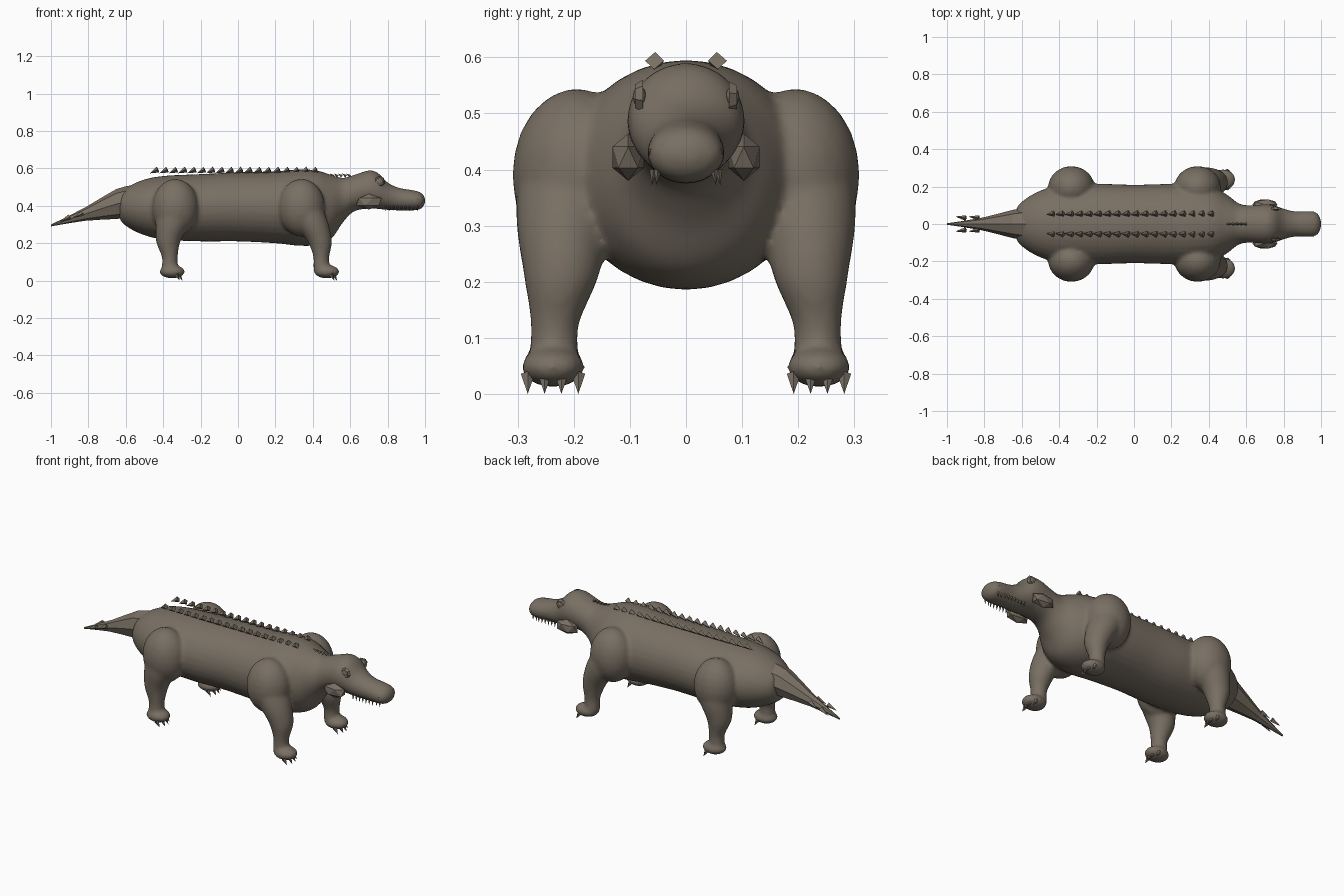
import bpy, bmesh, math
from mathutils import Vector, Matrix

default = bpy.data.objects.get("Cube")
if default:
    bpy.data.objects.remove(default, do_unlink=True)

hide = bpy.data.materials.new("brown grey hide")
hide.use_nodes = True
colour = (0.19, 0.16, 0.125, 1)
hide.diffuse_color = colour
hide.node_tree.nodes["Principled BSDF"].inputs["Base Color"].default_value = colour


def finish(name, bm, smooth=False):
    bmesh.ops.recalc_face_normals(bm, faces=bm.faces)
    mesh = bpy.data.meshes.new(name)
    bm.to_mesh(mesh)
    bm.free()
    for poly in mesh.polygons:
        poly.use_smooth = smooth
    mesh.materials.append(hide)
    obj = bpy.data.objects.new(name, mesh)
    bpy.context.collection.objects.link(obj)
    return obj


def spline(rows, steps):
    """Catmull-Rom interpolation between rows of numbers."""
    pts = [Vector(r) for r in rows]
    out = []
    for i in range(len(pts) - 1):
        a, b, c, d = pts[max(i - 1, 0)], pts[i], pts[i + 1], pts[min(i + 2, len(pts) - 1)]
        for k in range(steps):
            t = k / steps
            out.append(b + (c - a) * t / 2 + (a * 2 - b * 5 + c * 4 - d) * t * t / 2
                       + (b * 3 - a - c * 3 + d) * t ** 3 / 2)
    return out + [pts[-1]]


def loft(bm, rings):
    """Skin closed rings of points and cap both ends."""
    loops = [[bm.verts.new(p) for p in ring] for ring in rings]
    n = len(loops[0])
    for low, high in zip(loops, loops[1:]):
        for i in range(n):
            j = (i + 1) % n
            bm.faces.new((low[i], low[j], high[j], high[i]))
    bm.faces.new(loops[0][::-1])
    bm.faces.new(loops[-1])


def circle(n):
    return [(math.cos(math.tau * i / n), math.sin(math.tau * i / n)) for i in range(n)]


def along_x(bm, rows, sides, steps):
    # each row: x, top z, bottom z, half width
    loft(bm, [[(x, w * c, (t + b) / 2 + (t - b) / 2 * s) for c, s in circle(sides)]
              for x, t, b, w in spline(rows, steps)])


def cone(bm, base, tip, radius, sides=4):
    base, tip = Vector(base), Vector(tip)
    axis = tip - base
    turn = axis.to_track_quat('Z', 'Y').to_matrix().to_4x4()
    bmesh.ops.create_cone(bm, cap_ends=True, segments=sides, radius1=radius, radius2=0,
                          depth=axis.length, matrix=Matrix.Translation((base + tip) / 2) @ turn)


def ball(bm, centre, size, detail=3):
    bmesh.ops.create_icosphere(bm, subdivisions=detail, radius=1,
                               matrix=Matrix.LocRotScale(Vector(centre), None, Vector(size)))


# Body, neck and head in one skin
body = bmesh.new()
along_x(body, [
    (-.635, .44, .34, .06), (-.61, .485, .30, .11), (-.52, .535, .25, .17), (-.4, .56, .22, .205),
    (-.2, .57, .21, .215), (0, .58, .21, .21), (.2, .585, .2, .215), (.32, .595, .187, .215),
    (.42, .59, .19, .2), (.5, .565, .225, .155), (.56, .55, .31, .11), (.62, .565, .37, .1),
    (.7, .59, .385, .105), (.75, .575, .383, .1), (.8, .525, .378, .082), (.86, .497, .375, .068),
    (.93, .485, .375, .069), (.97, .475, .38, .064), (.99, .46, .395, .045), (1, .44, .415, .02)],
    32, 4)

# Legs with rounded shoulders, hips and feet
for side in (-1, 1):
    for hip, ankle, toe in ((.34, .445, .475), (-.335, -.365, -.352)):
        ball(body, (hip, side * .195, .39), (.125, .115, .155))
        mid = (hip + ankle) / 2
        # each row: z, x, y, half length, half width
        rows = [(.42, hip, .2, .1, .1), (.31, mid, .218, .09, .085), (.21, ankle - .008, .222, .065, .067),
                (.13, ankle, .233, .043, .044), (.08, ankle, .235, .042, .043), (.05, ankle, .236, .04, .045)]
        loft(body, [[(x + rx * c, side * (y + ry * s), z) for c, s in circle(24)]
                    for z, x, y, rx, ry in spline(rows, 4)])
        ball(body, (toe, side * .237, .048), (.068, .057, .036))

skin = finish("body", body, True)
remesh = skin.modifiers.new("blend", 'REMESH')
remesh.mode = 'VOXEL'
remesh.voxel_size = .0095
remesh.use_smooth_shade = True
relax = skin.modifiers.new("relax", 'SMOOTH')
relax.factor = .5
relax.iterations = 7

# Ridged tail
tail = bmesh.new()
along_x(tail, [(-1, .3, .29, .004), (-.82, .39, .32, .032), (-.65, .49, .33, .075), (-.56, .51, .34, .09)], 8, 2)
finish("tail", tail)

# Two rows of back spikes
spikes = bmesh.new()
for side in (-1, 1):
    for i in range(18):
        x = -.44 + i * .05
        cone(spikes, (x + .012, side * .056, .594), (x - .03, side * .05, .574), .017)
finish("back_spikes", spikes)

# Spikes at the end of the tail and along the nape
tail_spikes = bmesh.new()
for side in (-1, 1):
    for x, z in ((-.9, .34), (-.83, .36)):
        cone(tail_spikes, (x, side * .032, z), (x - .055, side * .04, z - .025), .015)
finish("tail_spikes", tail_spikes)
nape = bmesh.new()
for i in range(5):
    x = .5 + i * .022
    cone(nape, (x + .012, 0, .558), (x - .01, 0, .573), .008)
finish("nape_spikes", nape)

# Faceted cheek lumps, eyes and nostrils on both sides
for side, label in ((-1, "right"), (1, "left")):
    cheek = bmesh.new()
    ball(cheek, (.7, side * .103, .422), (.075, .033, .042), 1)
    finish(label + "_cheek", cheek)

    eye = bmesh.new()
    ball(eye, (.757, side * .083, .53), (.022, .012, .02), 2)
    finish(label + "_eye", eye)
    brow = bmesh.new()
    bmesh.ops.create_cone(brow, cap_ends=True, segments=7, radius1=.03, radius2=.022, depth=.014,
                          matrix=Matrix.Translation((.757, side * .084, .53))
                          @ Matrix.Rotation(-side * math.pi / 2, 4, 'X'))
    finish(label + "_eye_socket", brow)

    nostril = bmesh.new()
    ball(nostril, (.957, side * .063, .432), (.009, .004, .008), 1)
    finish(label + "_nostril", nostril)

    # Teeth along the jaw
    teeth = bmesh.new()
    for i in range(9):
        x = .79 + i * .021
        y = .058 if i < 7 else .05
        cone(teeth, (x, side * y, .4), (x, side * (y + .003), .372), .007)
    finish(label + "_teeth", teeth)

    # Claws on each foot
    for toe, part in ((.475, "front"), (-.352, "rear")):
        claws = bmesh.new()
        for k in range(4):
            spread = k - 1.5
            x = toe + .054 - abs(spread) * .014
            y = side * (.237 + spread * .03)
            cone(claws, (x - .012, y, .034), (x + .008, y, 0), .013, 5)
        finish(label + "_" + part + "_claws", claws)
